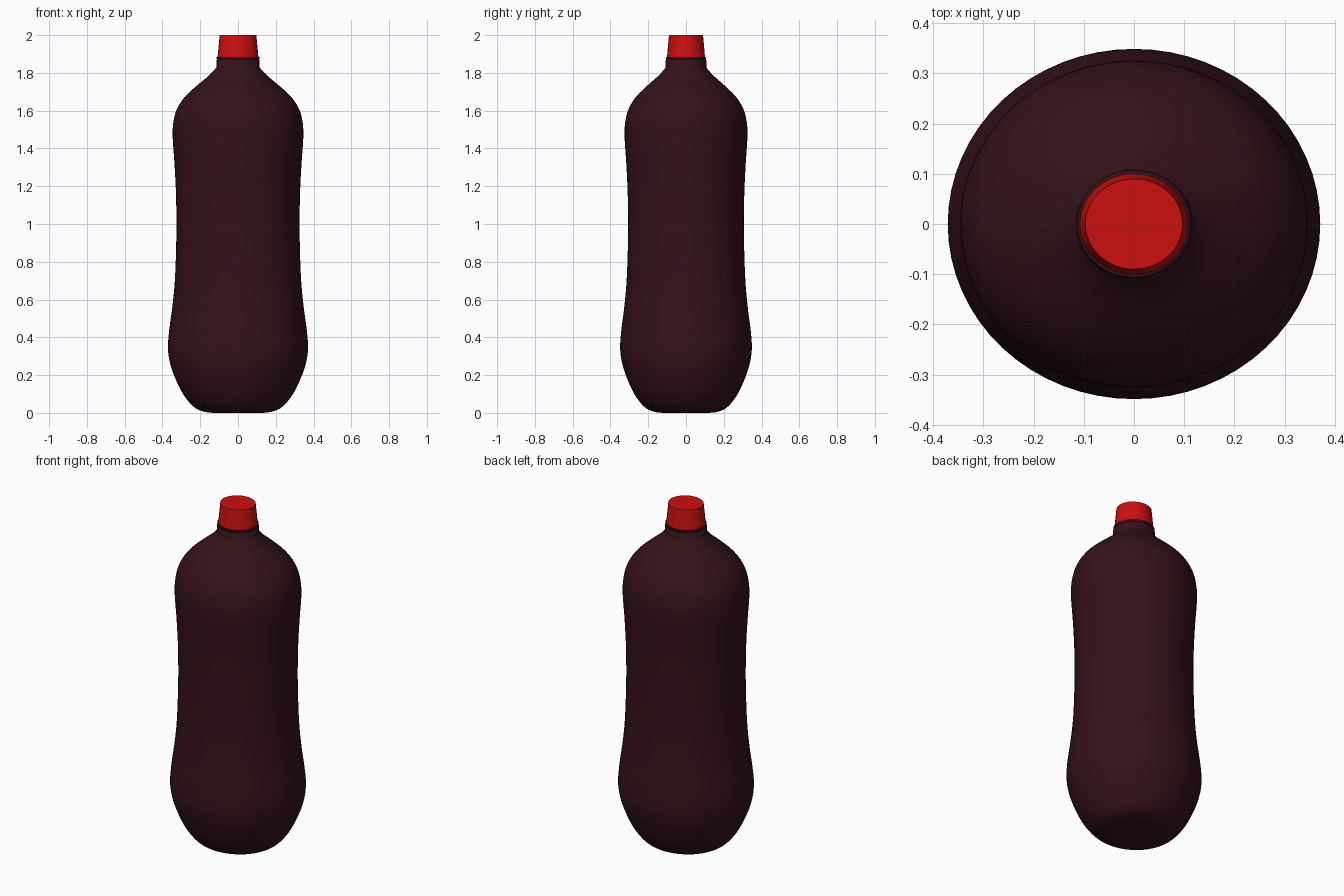
import bpy, bmesh, math
from mathutils import Vector

if "Cube" in bpy.data.objects:
    bpy.data.objects.remove(bpy.data.objects["Cube"])


def material(name, color):
    mat = bpy.data.materials.new(name)
    mat.diffuse_color = color
    mat.use_nodes = True
    mat.node_tree.nodes["Principled BSDF"].inputs["Base Color"].default_value = mat.diffuse_color
    return mat


def smooth_profile(points, steps=3):
    """Catmull-Rom refinement of an (r, z) profile."""
    p = [Vector(q) for q in points]
    p = [p[0]] + p + [p[-1]]
    out = []
    for a, b, c, d in zip(p, p[1:], p[2:], p[3:]):
        for i in range(steps):
            t = i / steps
            out.append(0.5 * (2 * b + (c - a) * t + (2 * a - 5 * b + 4 * c - d) * t * t
                              + (3 * b - a - 3 * c + d) * t ** 3))
    return out + [p[-1]]


def lathe(name, profile, sides, y_scale, mat):
    """Spin a profile into a slightly oval solid, closed at both ends."""
    bm = bmesh.new()
    rings = []
    for r, z in profile:
        rings.append([bm.verts.new((r * math.cos(math.tau * i / sides),
                                    r * y_scale * math.sin(math.tau * i / sides), z))
                      for i in range(sides)])
    for lo, hi in zip(rings, rings[1:]):
        for i in range(sides):
            j = (i + 1) % sides
            bm.faces.new((lo[i], lo[j], hi[j], hi[i]))
    bm.faces.new(rings[0][::-1])
    bm.faces.new(rings[-1])
    mesh = bpy.data.meshes.new(name)
    bm.to_mesh(mesh)
    bm.free()
    mesh.materials.append(mat)
    obj = bpy.data.objects.new(name, mesh)
    bpy.context.collection.objects.link(obj)
    return obj


def shade(obj, degrees):
    bpy.ops.object.select_all(action='DESELECT')
    obj.select_set(True)
    bpy.context.view_layer.objects.active = obj
    bpy.ops.object.shade_smooth_by_angle(angle=math.radians(degrees))


dark = material("dark_plastic", (0.035, 0.006, 0.01, 1))
red = material("red_plastic", (0.6, 0.005, 0.005, 1))

# Waisted bottle body with rounded base and sloping shoulder
body_profile = smooth_profile([
    (0.13, 0.0), (0.18, 0.006), (0.225, 0.025), (0.262, 0.06), (0.30, 0.115),
    (0.335, 0.19), (0.359, 0.26), (0.371, 0.34), (0.364, 0.44), (0.349, 0.55),
    (0.335, 0.69), (0.328, 0.86), (0.326, 1.02), (0.329, 1.18), (0.337, 1.33),
    (0.346, 1.46), (0.342, 1.54), (0.323, 1.61), (0.28, 1.675), (0.215, 1.735),
    (0.155, 1.785), (0.12, 1.822)])
# Short neck collar with a small rim
collar = [(0.115, 1.83), (0.115, 1.865), (0.111, 1.87), (0.113, 1.876), (0.113, 1.883),
          (0.106, 1.885)]
shade(lathe("bottle_body", [tuple(p) for p in body_profile] + collar, 64, 0.94, dark), 50)

# Tapered screw cap
shade(lathe("cap", [(0.111, 1.86), (0.108, 1.885), (0.097, 2.0)], 32, 0.93, red), 30)
